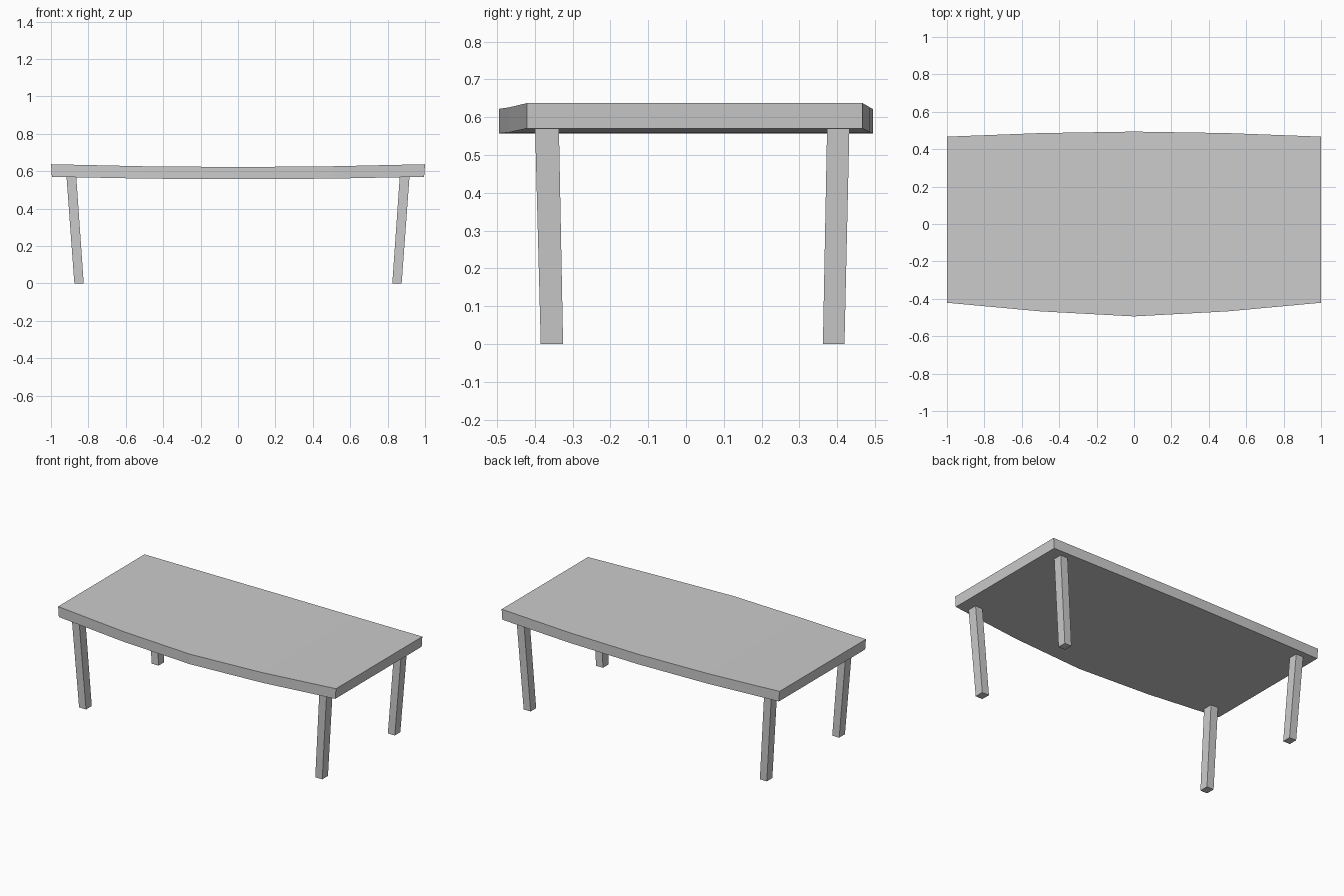
import bpy, bmesh

if "Cube" in bpy.data.objects:
    bpy.data.objects.remove(bpy.data.objects["Cube"])


def make_object(name, rings):
    """Skin a run of four-sided cross-sections into a closed solid."""
    bm = bmesh.new()
    loops = [[bm.verts.new(p) for p in ring] for ring in rings]
    for a, b in zip(loops, loops[1:]):
        for i in range(4):
            j = (i + 1) % 4
            bm.faces.new((a[i], a[j], b[j], b[i]))
    bm.faces.new(loops[0])
    bm.faces.new(loops[-1])
    bmesh.ops.recalc_face_normals(bm, faces=bm.faces)
    mesh = bpy.data.meshes.new(name)
    bm.to_mesh(mesh)
    bm.free()
    obj = bpy.data.objects.new(name, mesh)
    bpy.context.collection.objects.link(obj)
    return obj


# Tabletop: bowed front and back edges, gently sagging centre
# half stations: x top, x bottom, front y, back y, bottom z, top z
half = [(0.0, 0.0, -0.494, 0.494, 0.557, 0.622),
        (0.5, 0.498, -0.467, 0.486, 0.560, 0.626),
        (1.0, 0.995, -0.421, 0.467, 0.570, 0.637)]
stations = [(-xt, -xb, *rest) for xt, xb, *rest in half[:0:-1]] + half
make_object("tabletop", [
    [(xb, yf, zb), (xb, yb, zb), (xt, yb, zt), (xt, yf, zt)]
    for xt, xb, yf, yb, zb, zt in stations])


# Splayed legs
def leg_ring(side, x0, x1, y0, y1, z):
    return [(side * x0, y0, z), (side * x1, y0, z),
            (side * x1, y1, z), (side * x0, y1, z)]


for side, label in ((-1, "left"), (1, "right")):
    for name, bottom, top in (("front", (-0.384, -0.325), (-0.399, -0.336)),
                              ("back", (0.362, 0.419), (0.373, 0.432))):
        make_object(f"{name}_{label}_leg", [
            leg_ring(side, 0.825, 0.875, *bottom, 0.0),
            leg_ring(side, 0.865, 0.917, *top, 0.572)])
